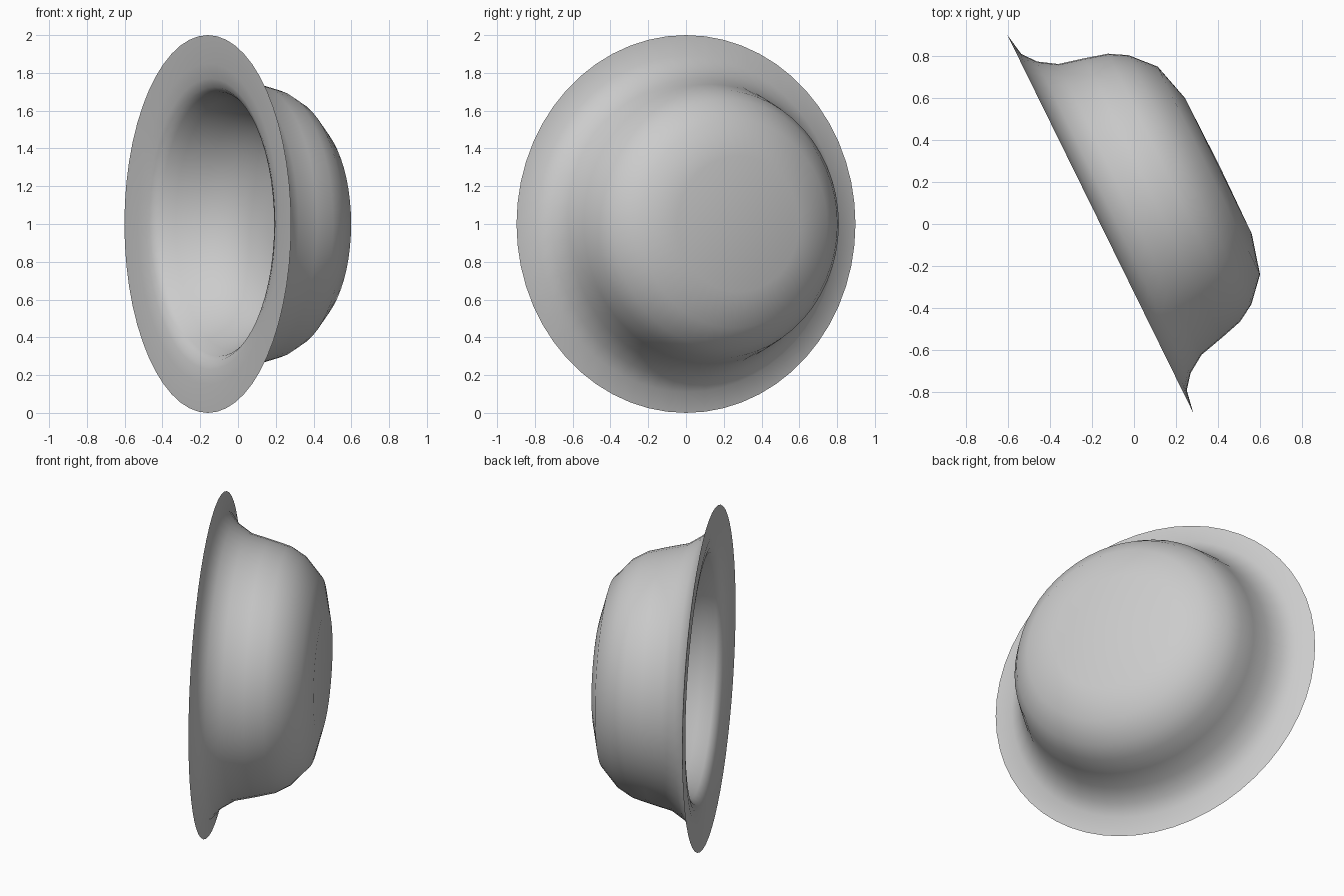
import bpy
import bmesh
import math
from mathutils import Vector

cube = bpy.data.objects.get("Cube")
if cube:
    bpy.data.objects.remove(cube, do_unlink=True)

# Plain grey finish
grey = bpy.data.materials.new("plain_grey")
grey.use_nodes = True
colour = (0.6, 0.6, 0.6, 1)
grey.diffuse_color = colour
grey.node_tree.nodes["Principled BSDF"].inputs["Base Color"].default_value = colour

# Half profiles as (radius, depth behind the rim plane)
outer = [(0, 0.63), (0.36, 0.625), (0.55, 0.575), (0.66, 0.475), (0.71, 0.39),
         (0.74, 0.28), (0.77, 0.157), (0.825, 0.072), (0.89, 0.02), (1.0, 0)]
inner = [(0.85, 0.005), (0.77, 0.018), (0.725, 0.035), (0.7, 0.065), (0.67, 0.14),
         (0.605, 0.27), (0.53, 0.37), (0.42, 0.445), (0.27, 0.49), (0, 0.51)]


def lathe(name, profile, steps):
    """Revolve a profile about local z into a closed shell."""
    bm = bmesh.new()
    verts = [bm.verts.new((r, 0, d)) for r, d in profile]
    edges = [bm.edges.new(pair) for pair in zip(verts, verts[1:])]
    bmesh.ops.spin(bm, geom=verts + edges, cent=Vector(), axis=Vector((0, 0, 1)),
                   angle=math.tau, steps=steps, use_duplicate=False)
    bmesh.ops.remove_doubles(bm, verts=bm.verts[:], dist=0.0005)
    bmesh.ops.recalc_face_normals(bm, faces=bm.faces[:])
    mesh = bpy.data.meshes.new(name)
    bm.to_mesh(mesh)
    bm.free()
    mesh.materials.append(grey)
    obj = bpy.data.objects.new(name, mesh)
    bpy.context.collection.objects.link(obj)
    return obj


# Flared bowl standing on its edge, with its mouth turned to the front
bowl = lathe("flared_bowl", outer + inner, 56)
bowl.rotation_euler = (0, math.radians(90), math.radians(26.2))
bowl.location = (-0.16, 0, 1)

# Smooth shading with a crisp rim
bpy.ops.object.select_all(action="DESELECT")
bowl.select_set(True)
bpy.context.view_layer.objects.active = bowl
bpy.ops.object.shade_smooth_by_angle(angle=math.radians(60))
